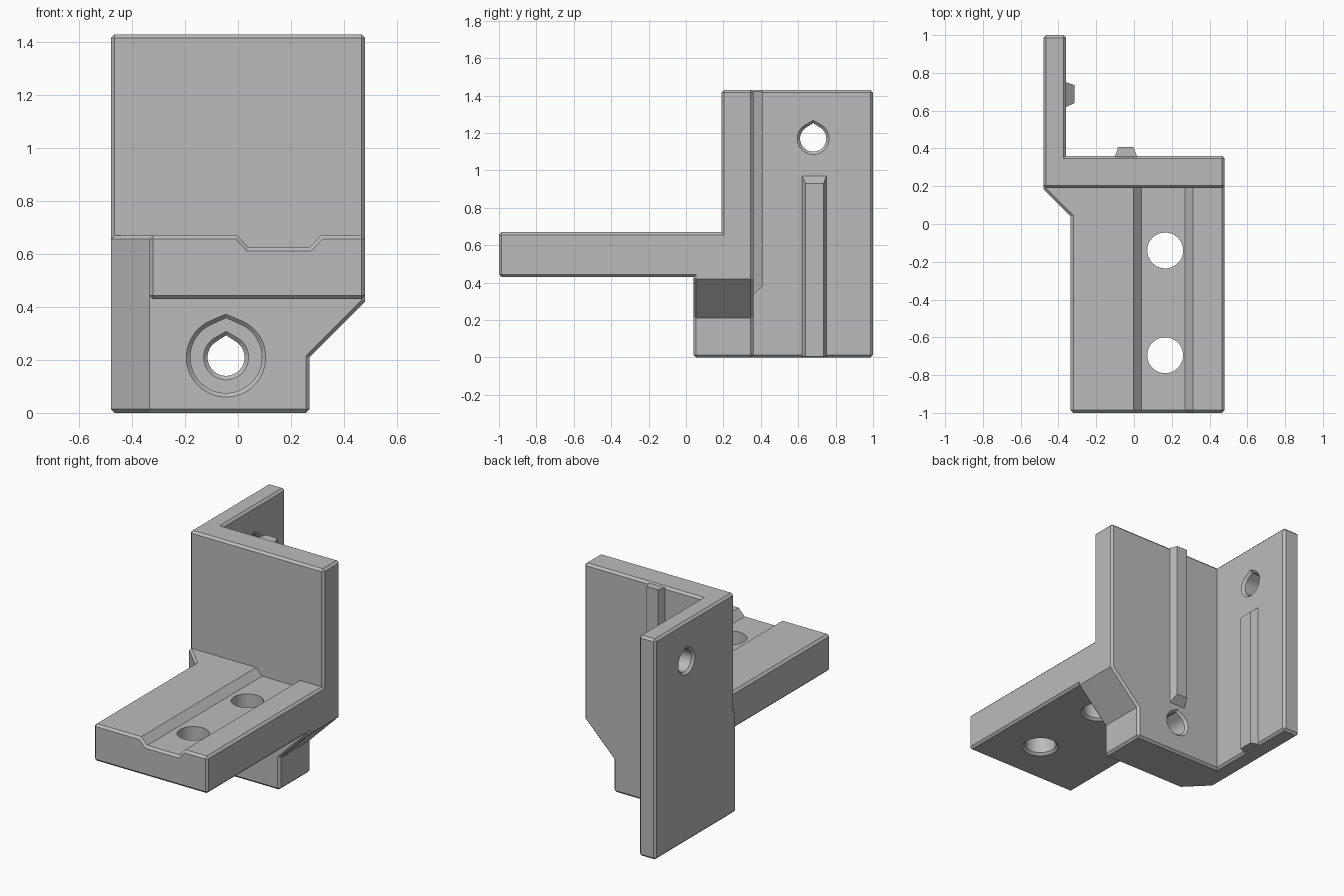
import bpy, bmesh, math

cube = bpy.data.objects.get("Cube")
if cube:
    bpy.data.objects.remove(cube, do_unlink=True)

grey = bpy.data.materials.new("plain grey")
grey.use_nodes = True
grey.diffuse_color = (0.5, 0.5, 0.5, 1)
grey.node_tree.nodes["Principled BSDF"].inputs["Base Color"].default_value = (0.5, 0.5, 0.5, 1)


def loft(name, rings):
    """Closed solid through matching rings of points."""
    bm = bmesh.new()
    loops = [[bm.verts.new(p) for p in ring] for ring in rings]
    bm.faces.new(loops[0])
    bm.faces.new(loops[-1])
    n = len(loops[0])
    for lo, hi in zip(loops, loops[1:]):
        for i in range(n):
            j = (i + 1) % n
            bm.faces.new((lo[i], lo[j], hi[j], hi[i]))
    bmesh.ops.recalc_face_normals(bm, faces=bm.faces)
    mesh = bpy.data.meshes.new(name)
    bm.to_mesh(mesh)
    bm.free()
    mesh.materials.append(grey)
    ob = bpy.data.objects.new(name, mesh)
    bpy.context.collection.objects.link(ob)
    return ob


def place(axis, d, u, v):
    return {"x": (d, u, v), "y": (u, d, v), "z": (u, v, d)}[axis]


def prism(name, axis, outline, a, b):
    return loft(name, [[place(axis, d, u, v) for u, v in outline] for d in (a, b)])


def bore(name, axis, cu, cv, steps, peak=0.0):
    """Stepped round cutter; a peak gives it a small pointed roof."""
    rings = []
    for d, r in steps:
        half = math.acos(r / (r + peak))
        count = 48
        ring = [(0, r + peak)] if peak else []
        for i in range(count):
            t = half + (math.tau - 2 * half) * i / (count - 1 if peak else count)
            ring.append((r * math.sin(t), r * math.cos(t)))
        rings.append([place(axis, d, cu + u, cv + v) for u, v in ring])
    return loft(name, rings)


def combine(target, tool, operation):
    mod = target.modifiers.new("combine", "BOOLEAN")
    mod.operation = operation
    mod.solver = "EXACT"
    mod.object = tool
    bpy.context.view_layer.objects.active = target
    bpy.ops.object.modifier_apply(modifier=mod.name)
    bpy.data.objects.remove(tool, do_unlink=True)


# Upright back plate and side wall, one L-shaped profile
bracket = prism("bracket", "z", [(-0.48, 0.19), (0.48, 0.19), (0.48, 0.36),
                                 (-0.36, 0.36), (-0.36, 1), (-0.48, 1)], 0, 1.43)

# Shelf and foot block with a slanted side
shelf = prism("shelf", "z", [(-0.48, 0.25), (-0.48, 0.185), (-0.335, 0.04),
                             (-0.335, -1), (0.48, -1), (0.48, 0.25)], 0, 0.67)
combine(shelf, prism("groove_cutter", "y", [(-0.04, 0.71), (0.04, 0.625), (0.27, 0.625),
                                            (0.35, 0.71)], -1.1, 0.19), "DIFFERENCE")
combine(shelf, prism("under_cutter", "y", [(-1, -1), (1, -1), (1, 0.43), (-1, 0.43)],
                     -1.1, 0.04), "DIFFERENCE")
combine(bracket, shelf, "UNION")
combine(bracket, prism("corner_cutter", "y", [(0.27, -0.1), (0.6, -0.1), (0.6, 0.54),
                                              (0.27, 0.21)], -0.1, 0.5), "DIFFERENCE")

# Small chamfers on the square outer edges
bm = bmesh.new()
bm.from_mesh(bracket.data)
bmesh.ops.remove_doubles(bm, verts=bm.verts, dist=0.0005)
bmesh.ops.dissolve_limit(bm, angle_limit=0.02, verts=bm.verts, edges=bm.edges)
edges = [e for e in bm.edges if e.is_manifold and e.is_convex and e.calc_face_angle() > 1]
bmesh.ops.bevel(bm, geom=edges, offset=0.014, offset_type="OFFSET", segments=1,
                profile=0.5, affect="EDGES", clamp_overlap=False)
bmesh.ops.recalc_face_normals(bm, faces=bm.faces)
bm.to_mesh(bracket.data)
bm.free()

# Shelf holes, countersunk below
for y in (-0.14, -0.695):
    combine(bracket, bore("shelf_bore", "z", 0.165, y,
                          [(0.42, 0.12), (0.445, 0.095), (0.8, 0.095)]), "DIFFERENCE")

# Counterbored foot hole and side wall hole
combine(bracket, bore("foot_bore", "y", -0.045, 0.21,
                      [(0.03, 0.16), (0.055, 0.135), (0.2, 0.135), (0.2005, 0.085),
                       (0.215, 0.07), (0.345, 0.07), (0.37, 0.095)], 0.013), "DIFFERENCE")
combine(bracket, bore("wall_bore", "x", 0.68, 1.17,
                      [(-0.49, 0.095), (-0.465, 0.07), (-0.375, 0.07), (-0.35, 0.095)],
                      0.013), "DIFFERENCE")


# Tapered ribs inside the corner
def rib(name, axis, layers):
    return loft(name, [[place(axis, d, u, v) for u, v in
                        ((u0, v0), (u1, v0), (u1, v1), (u0, v1))]
                       for d, u0, u1, v0, v1 in layers])


plate_rib = rib("plate_rib", "y", [(0.34, -0.1, 0.015, 0.335, 1.415),
                                   (0.36, -0.1, 0.015, 0.335, 1.425),
                                   (0.408, -0.083, -0.003, 0.38, 1.425)])
wall_rib = rib("wall_rib", "x", [(-0.38, 0.62, 0.75, 0.005, 0.97),
                                 (-0.36, 0.62, 0.75, 0.005, 0.97),
                                 (-0.315, 0.64, 0.735, 0.005, 0.93)])

# Smooth bores, crisp edges
bpy.ops.object.select_all(action="DESELECT")
bracket.select_set(True)
bpy.context.view_layer.objects.active = bracket
bpy.ops.object.shade_smooth_by_angle(angle=math.radians(20))
